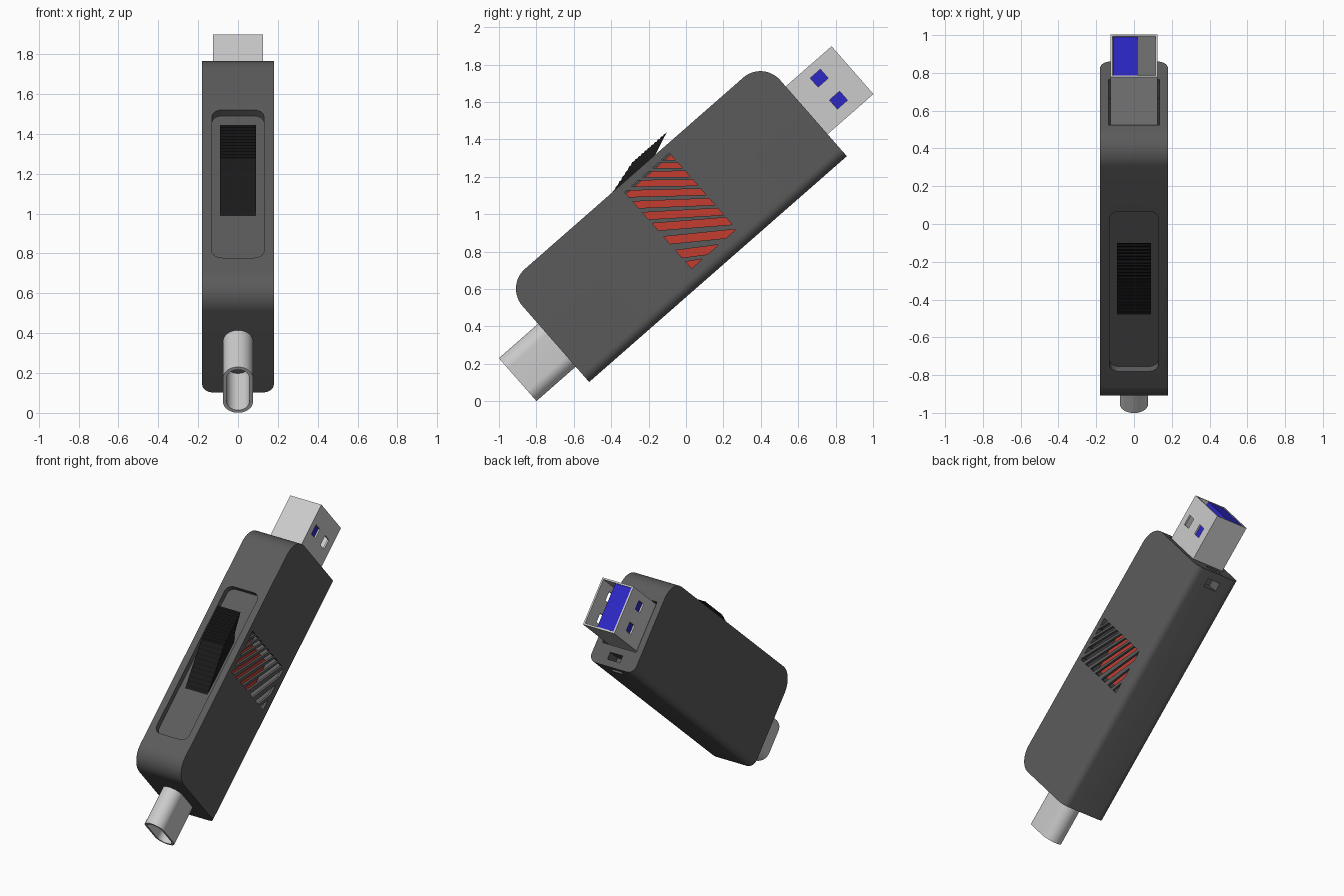
import bpy, bmesh, math
from mathutils import Matrix, Vector

if "Cube" in bpy.data.objects:
    bpy.data.objects.remove(bpy.data.objects["Cube"])

# Everything is built lying flat (Y = long axis, Z = width), then tilted
ANG = math.atan2(0.659, 0.752)
TILT = Matrix.Translation((0, 0, 0.95)) @ Matrix.Rotation(ANG, 4, 'X')


def material(name, rgb):
    m = bpy.data.materials.new(name)
    m.diffuse_color = (*rgb, 1)
    m.use_nodes = True
    m.node_tree.nodes["Principled BSDF"].inputs["Base Color"].default_value = m.diffuse_color
    return m


def make(name, bm, mat=None):
    bmesh.ops.recalc_face_normals(bm, faces=bm.faces)
    me = bpy.data.meshes.new(name)
    bm.to_mesh(me)
    bm.free()
    ob = bpy.data.objects.new(name, me)
    bpy.context.collection.objects.link(ob)
    if mat:
        me.materials.append(mat)
    return ob


def box_bm(x, y, z):
    bm = bmesh.new()
    bmesh.ops.create_cube(bm, size=1)
    for v in bm.verts:
        v.co = [(a + b) / 2 + c * (b - a) for c, (a, b) in zip(v.co, (x, y, z))]
    return bm


def box(name, x, y, z, mat=None):
    return make(name, box_bm(x, y, z), mat)


def bevel(bm, test, width, segs):
    edges = [e for e in bm.edges if test(*(v.co for v in e.verts))]
    bmesh.ops.bevel(bm, geom=edges, offset=width, segments=segs, profile=0.5,
                    affect='EDGES', clamp_overlap=True)


def along(axis):
    return lambda a, b: abs((a - b)[axis]) > (a - b).length * 0.999


def cut(ob, *cutters):
    for c in cutters:
        c.hide_render = True
        mod = ob.modifiers.new("cut", 'BOOLEAN')
        mod.object, mod.operation, mod.solver = c, 'DIFFERENCE', 'EXACT'
        bpy.context.view_layer.objects.active = ob
        bpy.ops.object.modifier_apply(modifier=mod.name)
        bpy.data.objects.remove(c)


def prism(name, pts, x0, x1, mat=None):
    bm = bmesh.new()
    f = bm.faces.new([bm.verts.new((x0, y, z)) for y, z in pts])
    ext = bmesh.ops.extrude_face_region(bm, geom=[f])["geom"]
    bmesh.ops.translate(bm, vec=(x1 - x0, 0, 0),
                        verts=[g for g in ext if isinstance(g, bmesh.types.BMVert)])
    return make(name, bm, mat)


dark = material("dark_plastic", (0.105, 0.105, 0.105))
black = material("black_rubber", (0.01, 0.01, 0.01))
red = material("red", (0.55, 0.045, 0.03))
blue = material("blue", (0.025, 0.02, 0.55))

# Casing: rounded upper ends, softened lower long edges, hollow inside
bm = box_bm((-0.18, 0.18), (-0.948, 0.884), (-0.296, 0.385))
bevel(bm, lambda a, b: along(0)(a, b) and a.z > 0, 0.14, 14)
bevel(bm, lambda a, b: along(1)(a, b) and a.z < -0.29, 0.055, 8)
casing = make("casing", bm, dark)
bm = box_bm((-0.13, 0.13), (-0.70, 0.425), (0.345, 0.5))
bevel(bm, along(2), 0.05, 8)
recess = make("recess_cutter", bm)
cut(casing,
    box("cavity_cutter", (-0.163, 0.163), (-0.84, 0.75), (-0.24, 0.335)),
    recess,
    box("plug_opening_cutter", (-0.135, 0.135), (0.7, 1), (-0.152, 0.212)),
    box("loop_end_cutter", (-0.05, 0.05), (0.77, 1), (-0.25, -0.20)),
    box("loop_base_cutter", (-0.05, 0.05), (0.771, 0.83), (-0.4, -0.201)))

# Diagonal slots in the right wall, trimmed to a rectangle
LO = [1.289, 1.246, 1.20, 1.152, 1.10, 1.043, 0.984, 0.925, 0.85, 0.77, 0.70]
LIMITS = [((0, 0.182, 0), (0, 1, 0)), ((0, -0.136, 0), (0, -1, 0)),
          ((0, 0, 0.342), (0, 0, 1)), ((0, 0, -0.20), (0, 0, -1))]
inv = TILT.inverted()
for i, lo in enumerate(LO):
    t, s = 0.026 + 0.002 * i, 0.0016 * i * i
    if i == 0:
        t = 0.06
    bm = bmesh.new()
    quad = [(-0.6, lo - 0.6 * s), (0.6, lo + 0.6 * s),
            (0.6, lo + t + 0.6 * s), (-0.6, lo + t - 0.6 * s)]
    bm.faces.new([bm.verts.new(inv @ Vector((0, y, z))) for y, z in quad])
    for co, no in LIMITS:
        bmesh.ops.bisect_plane(bm, geom=bm.verts[:] + bm.edges[:] + bm.faces[:],
                               plane_co=co, plane_no=no, clear_outer=True)
    bm.faces.ensure_lookup_table()
    pts = [(v.co.y, v.co.z) for v in bm.faces[0].verts]
    bm.free()
    cut(casing, prism("slot_cutter", pts, 0.145, 0.25))

# Red panel seen through the slots
box("inner_panel", (0.0, 0.03), (-0.15, 0.195), (-0.21, 0.33), red)

# Thumb slider: ribbed wedge with an overhanging tip
top = [(-0.335, 0.345), (0.0, 0.437), (0.25, 0.437)]
pts, N = [], 22
for a, b in zip(top, top[1:]):
    for k in range(N):
        f = k / N
        pts.append((a[0] + (b[0] - a[0]) * f,
                    a[1] + (b[1] - a[1]) * f - (0.004 if k % 2 else 0)))
pts += [top[-1], (0.12, 0.385), (0.07, 0.345), (0.07, 0.342), (-0.335, 0.342)]
prism("thumb_slider", pts, -0.09, 0.09, black)

# Wide plug: thin square shell with two windows per side and a blue tongue
plug = box("wide_plug_shell", (-0.125, 0.125), (0.6, 1.21), (-0.14, 0.20))
cut(plug, box("bore_cutter", (-0.113, 0.113), (0.88, 1.4), (-0.128, 0.188)))
for z in (-0.041, 0.115):
    cut(plug, box("window_cutter", (-0.3, 0.3), (1.012, 1.084), (z - 0.032, z + 0.032)))
box("wide_plug_tongue", (-0.112, 0.018), (0.87, 1.206), (-0.127, 0.187), blue)


# Narrow plug: hollow pill-shaped tube
def pill(r, lo, hi):
    bm = box_bm((-r, r), (lo, hi), (-0.0345 - 0.0775 - r, -0.0345 + 0.0775 + r))
    bevel(bm, along(1), r * 0.99, 12)
    return make("narrow_plug_shell", bm)


tube = pill(0.075, -1.227, -0.80)
cut(tube, pill(0.057, -1.4, -0.90))

# Smooth rounded surfaces, then tilt everything into place
for ob in list(bpy.context.collection.objects):
    ob.data.transform(TILT)
    if ob.name in ("casing", "narrow_plug_shell"):
        bpy.ops.object.select_all(action='DESELECT')
        ob.select_set(True)
        bpy.context.view_layer.objects.active = ob
        bpy.ops.object.shade_smooth_by_angle(angle=math.radians(30))
